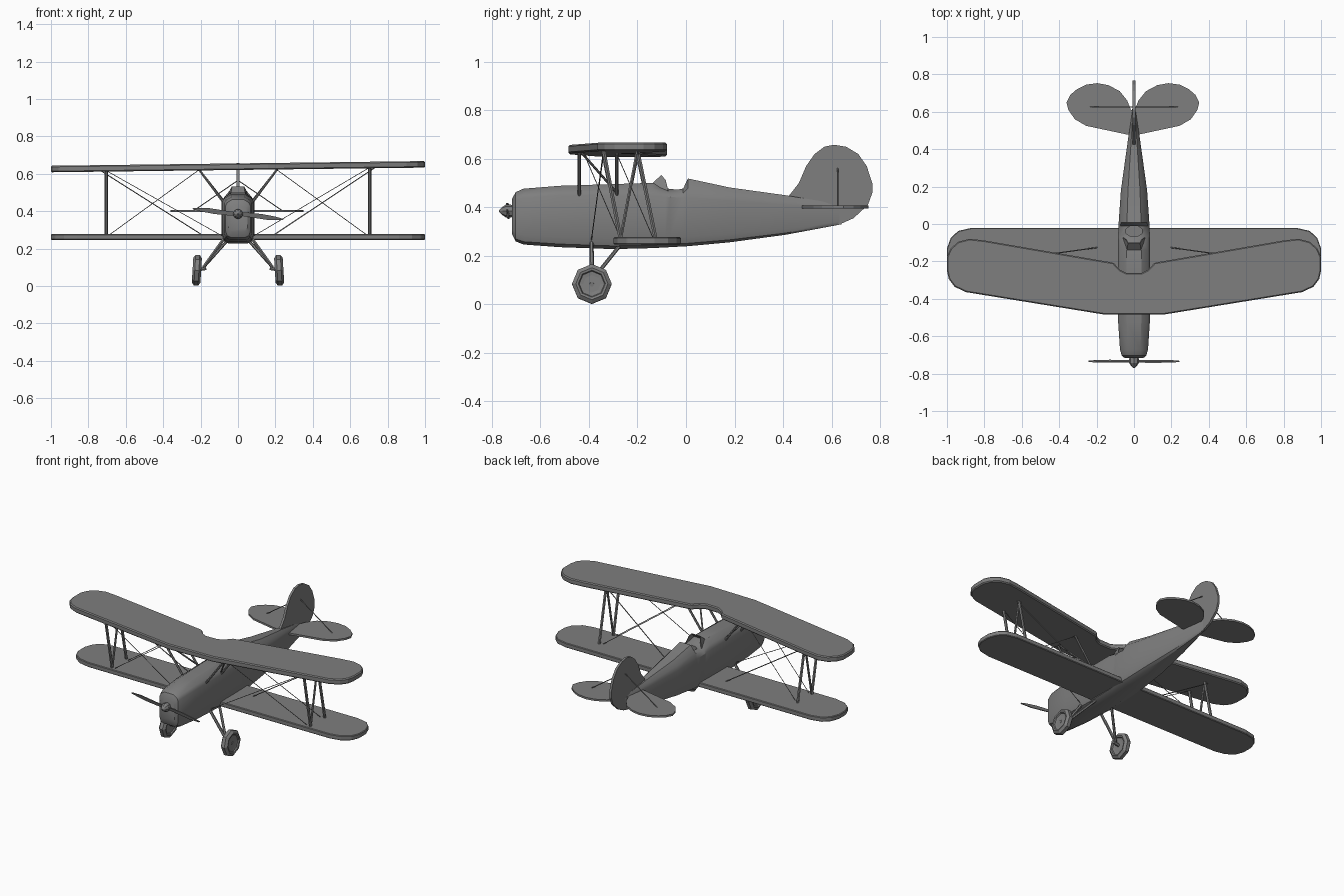
import bpy, bmesh, math
from mathutils import Vector

if "Cube" in bpy.data.objects:
    bpy.data.objects.remove(bpy.data.objects["Cube"])

grey = bpy.data.materials.new("dark_grey")
grey.diffuse_color = (.21, .21, .21, 1)
grey.use_nodes = True
grey.node_tree.nodes["Principled BSDF"].inputs["Base Color"].default_value = grey.diffuse_color


def make(name, verts, faces, smooth=None):
    me = bpy.data.meshes.new(name)
    me.from_pydata([tuple(v) for v in verts], [], faces)
    me.materials.append(grey)
    bm = bmesh.new()
    bm.from_mesh(me)
    bmesh.ops.recalc_face_normals(bm, faces=bm.faces)
    bm.to_mesh(me)
    bm.free()
    ob = bpy.data.objects.new(name, me)
    bpy.context.collection.objects.link(ob)
    if smooth:
        bpy.ops.object.select_all(action='DESELECT')
        ob.select_set(True)
        bpy.context.view_layer.objects.active = ob
        bpy.ops.object.shade_smooth_by_angle(angle=math.radians(smooth))
    return ob


def loft(name, rings, smooth=None):
    n = len(rings[0])
    faces = [(i * n + j, i * n + (j + 1) % n, (i + 1) * n + (j + 1) % n, (i + 1) * n + j)
             for i in range(len(rings) - 1) for j in range(n)]
    last = (len(rings) - 1) * n
    faces += [tuple(range(n)), tuple(range(last, last + n))]
    return make(name, [p for r in rings for p in r], faces, smooth)


def slab(name, pts, thick, bevel=0):
    t = Vector(thick)
    ob = loft(name, [[Vector(p) - t / 2 for p in pts], [Vector(p) + t / 2 for p in pts]])
    if bevel:
        m = ob.modifiers.new("edge", 'BEVEL')
        m.width, m.segments, m.limit_method = bevel, 1, 'ANGLE'
    return ob


def rod(name, a, b, r, sides=6):
    a, b = Vector(a), Vector(b)
    q = (b - a).to_track_quat('Z', 'Y')
    ring = [q @ Vector((r * math.cos(k * math.tau / sides), r * math.sin(k * math.tau / sides), 0))
            for k in range(sides)]
    return loft(name, [[a + v for v in ring], [b + v for v in ring]])


def both(half):
    return half + [(-x, y) for x, y in reversed(half) if x > 1e-6]


# Fuselage: stations are y, half width, bottom, shoulder, top
stations = [(-.717, .050, .29, .40, .435), (-.702, .066, .26, .43, .463), (-.67, .075, .247, .44, .477),
            (-.52, .085, .236, .45, .489), (-.3, .087, .228, .45, .496), (-.14, .086, .232, .448, .501),
            (-.085, .085, .235, .445, .482), (-.065, .085, .236, .443, .475), (-.012, .083, .239, .440, .477),
            (.008, .082, .240, .439, .519), (.18, .070, .256, .428, .482), (.41, .038, .287, .41, .45),
            (.56, .017, .315, .398, .425), (.64, .006, .33, .393, .405)]
rings = []
for y, w, zb, zs, zt in stations:
    h, t = zs - zb, zt - zs
    half = [(.6 * w, zb), (.88 * w, zb + .06 * h), (w, zb + .2 * h), (w, zs),
            (.86 * w, zs + .5 * t), (.46 * w, zt)]
    rings.append([(x, y, z) for x, z in half] + [(-x, y, z) for x, z in reversed(half)])
fuselage = loft("fuselage", rings, 30)

# Cockpit opening
ring = [(.046 * math.cos(math.tau * (k + .5) / 8), -.038 + .031 * math.sin(math.tau * (k + .5) / 8))
        for k in range(8)]
cutter = loft("cockpit_cutter", [[(x, y, .42) for x, y in ring], [(x, y, .6) for x, y in ring]])
cutter.hide_render = True
cutter.hide_set(True)
cut = fuselage.modifiers.new("cockpit", 'BOOLEAN')
cut.operation, cut.object, cut.solver = 'DIFFERENCE', cutter, 'EXACT'

# Windscreen
base = [(-.060, -.073, .468), (-.038, -.143, .496), (.038, -.143, .496), (.060, -.073, .468)]
top = [(-.043, -.085, .515), (-.032, -.102, .533), (.032, -.102, .533), (.043, -.085, .515)]
screen = make("windscreen", base + top, [(i, i + 1, i + 5, i + 4) for i in range(3)])
sol = screen.modifiers.new("thickness", 'SOLIDIFY')
sol.thickness = .004

# Wings
upper = both([(0, -.484), (.16, -.484), (.90, -.364), (.96, -.335), (.99, -.295), (1, -.25), (1, -.175),
              (.98, -.13), (.94, -.095), (.88, -.079), (.80, -.088), (.11, -.207), (.075, -.245),
              (.04, -.262)])
slab("upper_wing", [(x, y, .638 + .0125 * x) for x, y in upper], (0, 0, .035), .006)
lower = both([(0, -.30), (.86, -.298), (.93, -.283), (.98, -.245), (1, -.195), (1, -.13), (.98, -.075),
              (.94, -.037), (.87, -.021), (0, -.021)])
slab("lower_wing", [(x, y, .262) for x, y in lower], (0, 0, .03), .004)

# Tail surfaces
slab("tail_fin", [(0, y, z) for y, z in
     [(.40, .42), (.43, .455), (.465, .50), (.495, .57), (.53, .62), (.57, .65), (.61, .658), (.66, .65),
      (.71, .62), (.745, .57), (.768, .50), (.768, .46), (.75, .41), (.69, .355), (.627, .327), (.56, .34)]],
     (.014, 0, 0))
tail = both([(.03, .478), (.25, .525), (.31, .56), (.345, .61), (.355, .65), (.335, .69), (.30, .72),
             (.25, .745), (.19, .753), (.13, .742), (.07, .71), (.03, .66), (.01, .61)])
slab("tailplane", [(x - .006, y, .401) for x, y in tail], (0, 0, .012))

# Propeller and spinner
blade = [(.01, .008), (.06, .014), (.13, .015), (.20, .010), (.245, .003),
         (.24, -.004), (.17, -.013), (.08, -.010), (.01, -.008)]
for s, side in ((1, "right"), (-1, "left")):
    c, d = math.cos(-.12), math.sin(-.12)
    slab("propeller_blade_" + side,
         [(s * (r * c - w * d), -.734 - w * .35 * s, .385 + s * (r * d + w * c)) for r, w in blade],
         (0, .006, 0))
loft("spinner", [[(r * math.cos(k * math.tau / 8), y, .385 + r * math.sin(k * math.tau / 8)) for k in range(8)]
                 for y, r in ((-.70, .022), (-.722, .026), (-.742, .027), (-.757, .017), (-.77, .004))])

for s, side in ((1, "right"), (-1, "left")):
    up = .626 + .0125 * .7 * s

    def strut(name, a, b, r):
        rod(name + "_" + side, (a[0] * s, *a[1:]), (b[0] * s, *b[1:]), r)

    # Wing struts in an N shape
    strut("wing_strut_front", (.705, -.34, up), (.705, -.27, .27), .009)
    strut("wing_strut_diagonal", (.705, -.20, up), (.705, -.27, .27), .007)
    strut("wing_strut_rear", (.705, -.20, up), (.705, -.125, .27), .009)
    # Centre struts
    strut("centre_strut_front", (.21, -.44, .625), (.08, -.44, .45), .007)
    strut("centre_strut_rear", (.21, -.285, .625), (.08, -.285, .45), .007)
    strut("centre_strut_diagonal", (.21, -.43, .625), (.08, -.285, .46), .005)
    # Bracing wires
    strut("flying_wire_front", (.705, -.34, up), (.08, -.39, .265), .002)
    strut("flying_wire_rear", (.735, -.20, up), (.19, -.125, .272), .003)
    strut("landing_wire_front", (.21, -.42, .62), (.69, -.27, .272), .002)
    strut("landing_wire_rear", (.21, -.285, .62), (.69, -.135, .272), .002)
    strut("tail_wire", (0, .625, .565), (.235, .625, .404), .003)

    # Landing gear
    strut("gear_leg_front", (.185, -.387, .10), (.07, -.39, .26), .009)
    strut("gear_leg_rear", (.185, -.387, .10), (.06, -.275, .24), .008)
    strut("axle", (.17, -.388, .094), (.235, -.388, .083), .010)
    profile = [(-.012, .036), (-.014, .052), (-.021, .056), (-.023, .066), (-.011, .082),
               (.011, .082), (.023, .066), (.021, .056), (.014, .052), (.012, .036)]
    wheel = loft("wheel_" + side, [[(x, r * math.cos(k * math.tau / 8), r * math.sin(k * math.tau / 8))
                                    for k in range(8)] for x, r in profile])
    wheel.location = (.22 * s, -.388, .084)
    wheel.rotation_euler = (0, .06 * -s, 0)
